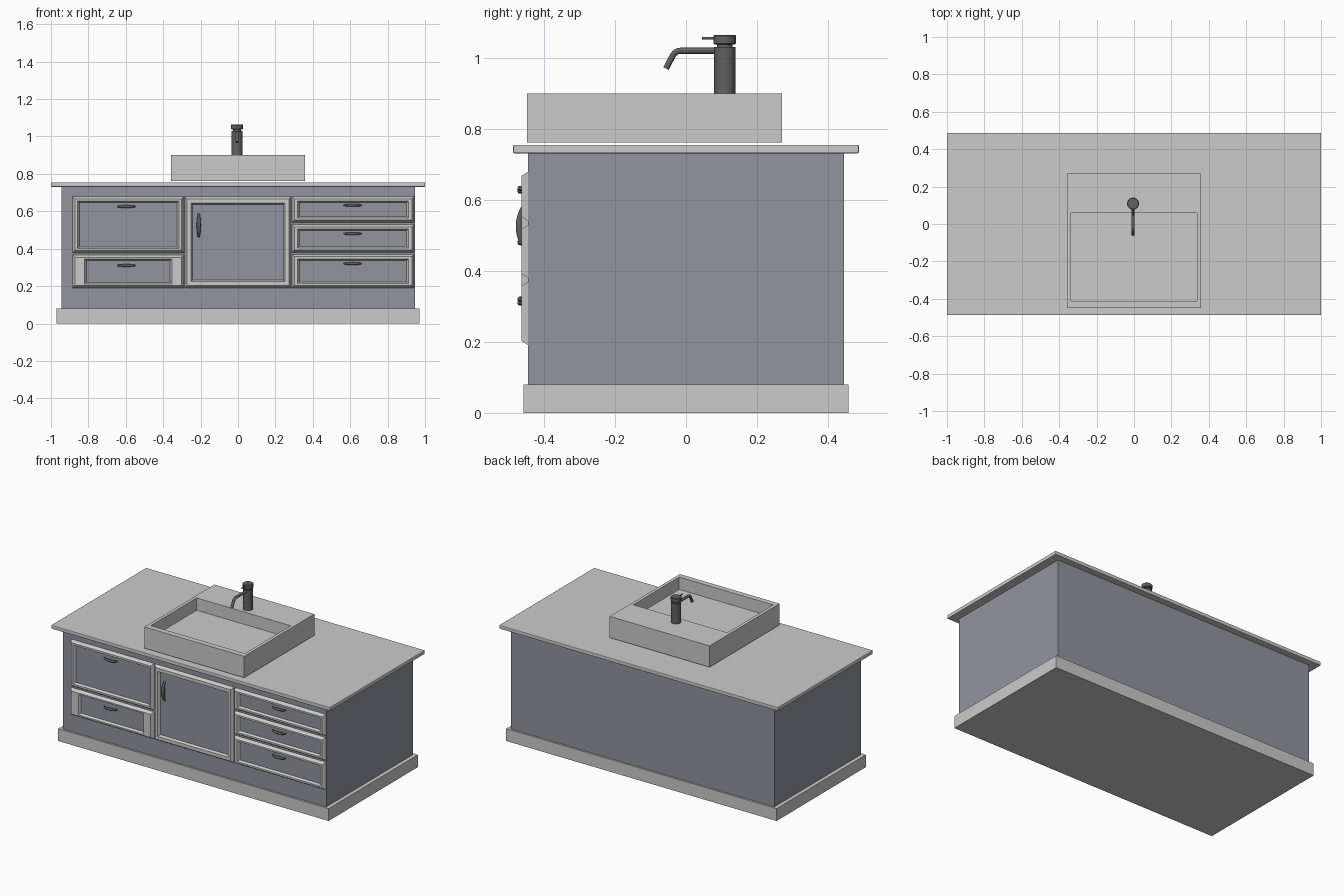
import bpy, bmesh, math
from mathutils import Vector

if "Cube" in bpy.data.objects:
    bpy.data.objects.remove(bpy.data.objects["Cube"])


def material(name, rgb):
    m = bpy.data.materials.new(name)
    m.diffuse_color = (*rgb, 1)
    m.use_nodes = True
    m.node_tree.nodes["Principled BSDF"].inputs["Base Color"].default_value = m.diffuse_color
    return m


SLATE = material("slate_paint", (0.29, 0.295, 0.35))
DARK = material("dark_metal", (0.12, 0.12, 0.12))


def finish(name, bm, mat=None):
    bmesh.ops.recalc_face_normals(bm, faces=bm.faces)
    me = bpy.data.meshes.new(name)
    bm.to_mesh(me)
    bm.free()
    ob = bpy.data.objects.new(name, me)
    bpy.context.collection.objects.link(ob)
    if mat:
        me.materials.append(mat)
    return ob


def smooth(ob):
    bpy.ops.object.select_all(action='DESELECT')
    ob.select_set(True)
    bpy.context.view_layer.objects.active = ob
    bpy.ops.object.shade_smooth_by_angle(angle=math.radians(40))


def box(name, lo, hi, mat=None, bevel=0):
    bm = bmesh.new()
    bmesh.ops.create_cube(bm, size=1)
    lo, hi = Vector(lo), Vector(hi)
    for v in bm.verts:
        v.co = Vector(((lo + hi) / 2)[i] + v.co[i] * (hi - lo)[i] for i in range(3))
    ob = finish(name, bm, mat)
    if bevel:
        mod = ob.modifiers.new("bevel", 'BEVEL')
        mod.width, mod.segments = bevel, 2
    return ob


def loft(bm, rings, close=False):
    """Bridge rings of equal length with quads."""
    rings = [[bm.verts.new(p) for p in r] for r in rings]
    n = len(rings[0])
    for a, b in zip(rings, rings[1:]):
        for i in range(n):
            bm.faces.new((a[i], a[(i + 1) % n], b[(i + 1) % n], b[i]))
    if close:
        bm.faces.new(rings[0])
        bm.faces.new(rings[-1])


def lathe(name, x, y, profile, mat, sides=32):
    bm = bmesh.new()
    loft(bm, [[(x + r * math.cos(2 * math.pi * i / sides),
                y + r * math.sin(2 * math.pi * i / sides), z)
               for i in range(sides)] for r, z in profile], True)
    smooth(finish(name, bm, mat))


def tube(name, pts, radius, mat, taper=False):
    cu = bpy.data.curves.new(name, 'CURVE')
    cu.dimensions = '3D'
    cu.bevel_depth, cu.bevel_resolution, cu.use_fill_caps = radius, 3, True
    sp = cu.splines.new('POLY')
    sp.points.add(len(pts) - 1)
    for i, (q, p) in enumerate(zip(sp.points, pts)):
        q.co = (*p, 1)
        if taper:
            q.radius = 0.55 + 0.45 * math.sin(math.pi * i / (len(pts) - 1))
    ob = bpy.data.objects.new(name, cu)
    bpy.context.collection.objects.link(ob)
    cu.materials.append(mat)
    bpy.ops.object.select_all(action='DESELECT')
    ob.select_set(True)
    bpy.context.view_layer.objects.active = ob
    bpy.ops.object.convert(target='MESH')
    smooth(bpy.context.object)


def front(name, x0, x1, z0, z1, mx, mz):
    """Grey moulded frame around a slate panel."""
    def rect(dx, dz, y):
        return [(x0 + dx, y, z0 + dz), (x1 - dx, y, z0 + dz),
                (x1 - dx, y, z1 - dz), (x0 + dx, y, z1 - dz)]
    bm = bmesh.new()
    loft(bm, [rect(0, 0, -0.444), rect(0.013, 0.013, -0.464),
              rect(mx - 0.01, mz - 0.008, -0.464), rect(mx, mz, -0.449)])
    finish(name + "_frame", bm)
    box(name + "_panel", (x0 + mx, -0.45, z0 + mz), (x1 - mx, -0.444, z1 - mz), SLATE)


def handle(name, center, half, depth, radius, vertical=False):
    pts = []
    for i in range(13):
        t = i / 12
        s = -half + 2 * half * t
        y = -0.449 - depth * math.sin(math.pi * t) ** 0.5
        pts.append((center[0], y, center[1] + s) if vertical
                   else (center[0] + s, y, center[1]))
    tube(name, pts, radius, DARK, True)


# Cabinet
box("plinth", (-0.97, -0.457, 0), (0.97, 0.457, 0.08))
box("cabinet_body", (-0.945, -0.445, 0.08), (0.945, 0.445, 0.732), SLATE)
box("countertop", (-1, -0.487, 0.731), (1, 0.487, 0.755), None, 0.004)

# Drawer fronts and door
front("upper_left_drawer", -0.885, -0.288, 0.377, 0.68, 0.037, 0.033)
front("lower_left_drawer", -0.885, -0.288, 0.19, 0.367, 0.075, 0.03)
front("door", -0.285, 0.285, 0.19, 0.68, 0.043, 0.043)
for i, (z0, z1) in enumerate(((0.54, 0.68), (0.38, 0.53), (0.19, 0.37))):
    front(f"right_drawer_{i + 1}", 0.288, 0.942, z0, z1, 0.04, 0.032)

# Handles
for i, (x, z) in enumerate(((-0.597, 0.625), (-0.597, 0.31), (0.613, 0.632),
                            (0.613, 0.48), (0.613, 0.32))):
    handle(f"drawer_handle_{i + 1}", (x, z), 0.045, 0.018, 0.008)
handle("door_handle", (-0.21, 0.525), 0.06, 0.02, 0.011, True)


# Vessel sink with off-centre basin
def level(x0, x1, y0, y1, z):
    return [(x0, y0, z), (x1, y0, z), (x1, y1, z), (x0, y1, z)]


outer, inner = (-0.358, 0.358, -0.448, 0.27), (-0.337, 0.337, -0.412, 0.058)
bm = bmesh.new()
loft(bm, [level(*outer, 0.762), level(*outer, 0.90),
          level(*inner, 0.90), level(*inner, 0.82)], True)
finish("sink", bm)

# Faucet
FX, FY = -0.005, 0.109
lathe("faucet_body", FX, FY, [(0.03, 0.899), (0.03, 1.03), (0.022, 1.03), (0.022, 1.04)], DARK)
lathe("faucet_cap", FX, FY, [(0.028, 1.037), (0.032, 1.041), (0.032, 1.062), (0.029, 1.065)], DARK)
tube("faucet_lever", [(FX, FY - 0.02, 1.055), (FX, 0.045, 1.055)], 0.004, DARK)
bend = [(FX, -0.015 - 0.025 * math.sin(a), 0.995 + 0.025 * math.cos(a))
        for a in (math.radians(d) for d in range(0, 64, 9))]
tube("faucet_spout", [(FX, 0.09, 1.02)] + bend + [(FX, -0.056, 0.97)], 0.009, DARK)
